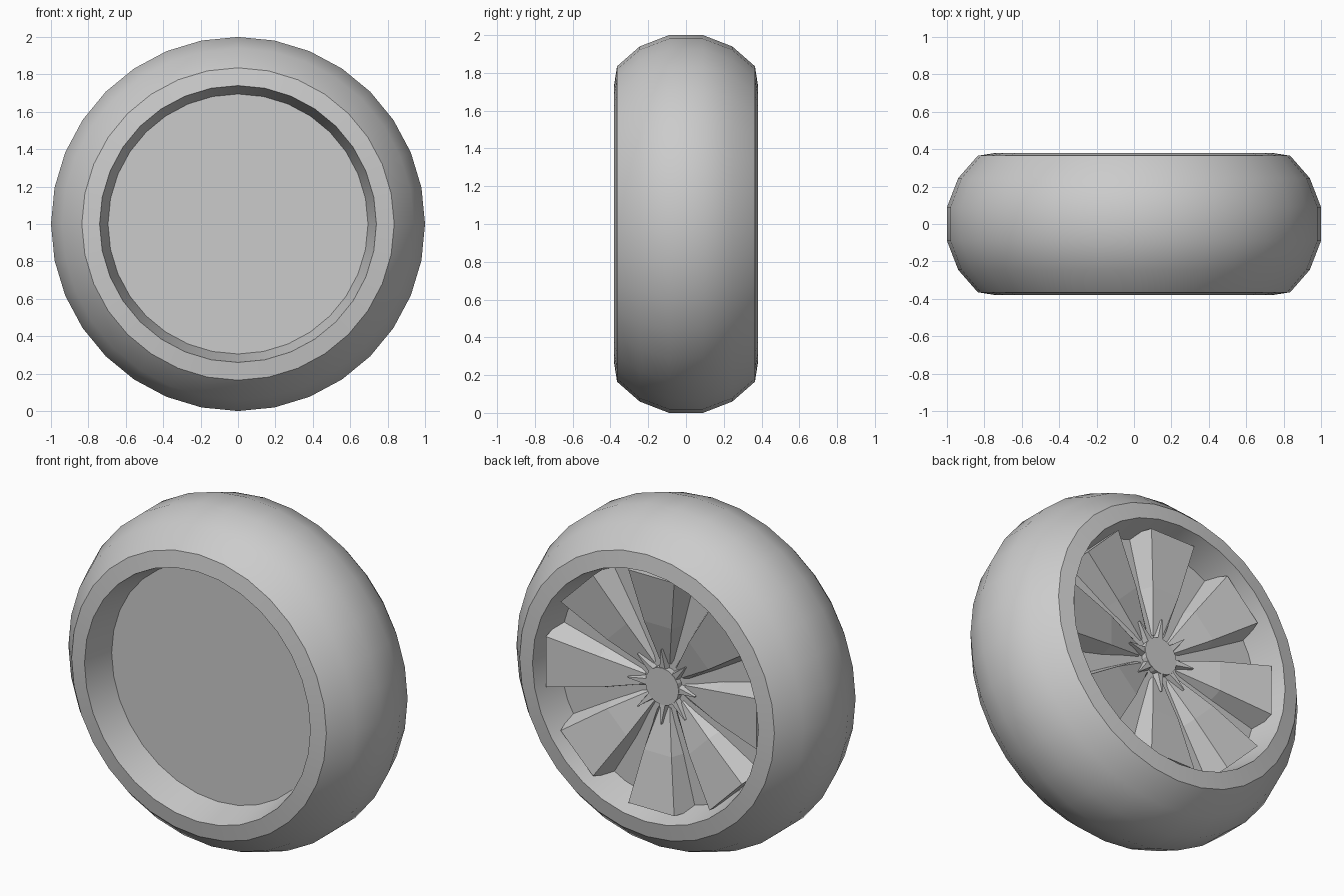
import bpy, bmesh, math
from mathutils import Matrix

if "Cube" in bpy.data.objects:
    bpy.data.objects.remove(bpy.data.objects["Cube"])

SEG = 32
CENTRE = Matrix.Translation((0, 0, 1))   # axle height

grey = bpy.data.materials.new("light_grey")
grey.diffuse_color = (0.6, 0.6, 0.6, 1)
grey.use_nodes = True
grey.node_tree.nodes["Principled BSDF"].inputs["Base Color"].default_value = grey.diffuse_color


def finish(name, bm, smooth=False):
    bmesh.ops.recalc_face_normals(bm, faces=bm.faces)
    bmesh.ops.transform(bm, matrix=CENTRE, verts=bm.verts)
    mesh = bpy.data.meshes.new(name)
    bm.to_mesh(mesh)
    bm.free()
    mesh.materials.append(grey)
    ob = bpy.data.objects.new(name, mesh)
    bpy.context.collection.objects.link(ob)
    if smooth:
        bpy.ops.object.select_all(action='DESELECT')
        ob.select_set(True)
        bpy.context.view_layer.objects.active = ob
        bpy.ops.object.shade_smooth_by_angle(angle=math.radians(30))
    return ob


def revolve(name, profile, segments, smooth):
    """Turn (radius, y) points about the axle and cap both ends."""
    bm = bmesh.new()
    rings = []
    for r, y in profile:
        rings.append([bm.verts.new((r * math.sin(math.tau * i / segments), y,
                                    r * math.cos(math.tau * i / segments)))
                      for i in range(segments)])
    for a, b in zip(rings, rings[1:]):
        for i in range(segments):
            j = (i + 1) % segments
            bm.faces.new((a[i], a[j], b[j], b[i]))
    bm.faces.new(rings[0])
    bm.faces.new(rings[-1])
    return finish(name, bm, smooth)


def radial(name, sections, count):
    """Loft (radius, base half width, top half width, base y, top y) and repeat it."""
    bm = bmesh.new()
    for k in range(count):
        turn = Matrix.Rotation(math.tau * k / count, 3, 'Y')
        loops = []
        for r, wb, wt, yb, yt in sections:
            pts = ((-wb, yb, r), (-wt, yt, r), (wt, yt, r), (wb, yb, r))
            loops.append([bm.verts.new(turn @ Matrix.Translation(p).to_translation())
                          for p in pts])
        for a, b in zip(loops, loops[1:]):
            for i in range(4):
                j = (i + 1) % 4
                bm.faces.new((a[i], a[j], b[j], b[i]))
        bm.faces.new(loops[0])
        bm.faces.new(loops[-1])
    return finish(name, bm)


# Tyre with tapered rim walls and recessed discs on both sides
half = [(0.695, 0.19), (0.74, 0.38), (0.835, 0.365), (0.94, 0.245), (1.0, 0.09)]
profile = [(r, -y) for r, y in half] + half[::-1]
revolve("tyre_and_rim", profile, SEG, True)

# Eight flared spokes rising from the hub to the rim on the back
radial("spokes", [(0.13, 0.05, 0.03, 0.18, 0.195),
                  (0.38, 0.12, 0.09, 0.18, 0.265),
                  (0.69, 0.20, 0.15, 0.18, 0.325)], 8)

# Hub cap and the small spikes around it
revolve("hub", [(0.11, 0.18), (0.11, 0.225)], 16, False)
radial("hub_spikes", [(0.09, 0.03, 0.02, 0.18, 0.22),
                      (0.22, 0.004, 0.002, 0.20, 0.235)], 8)
